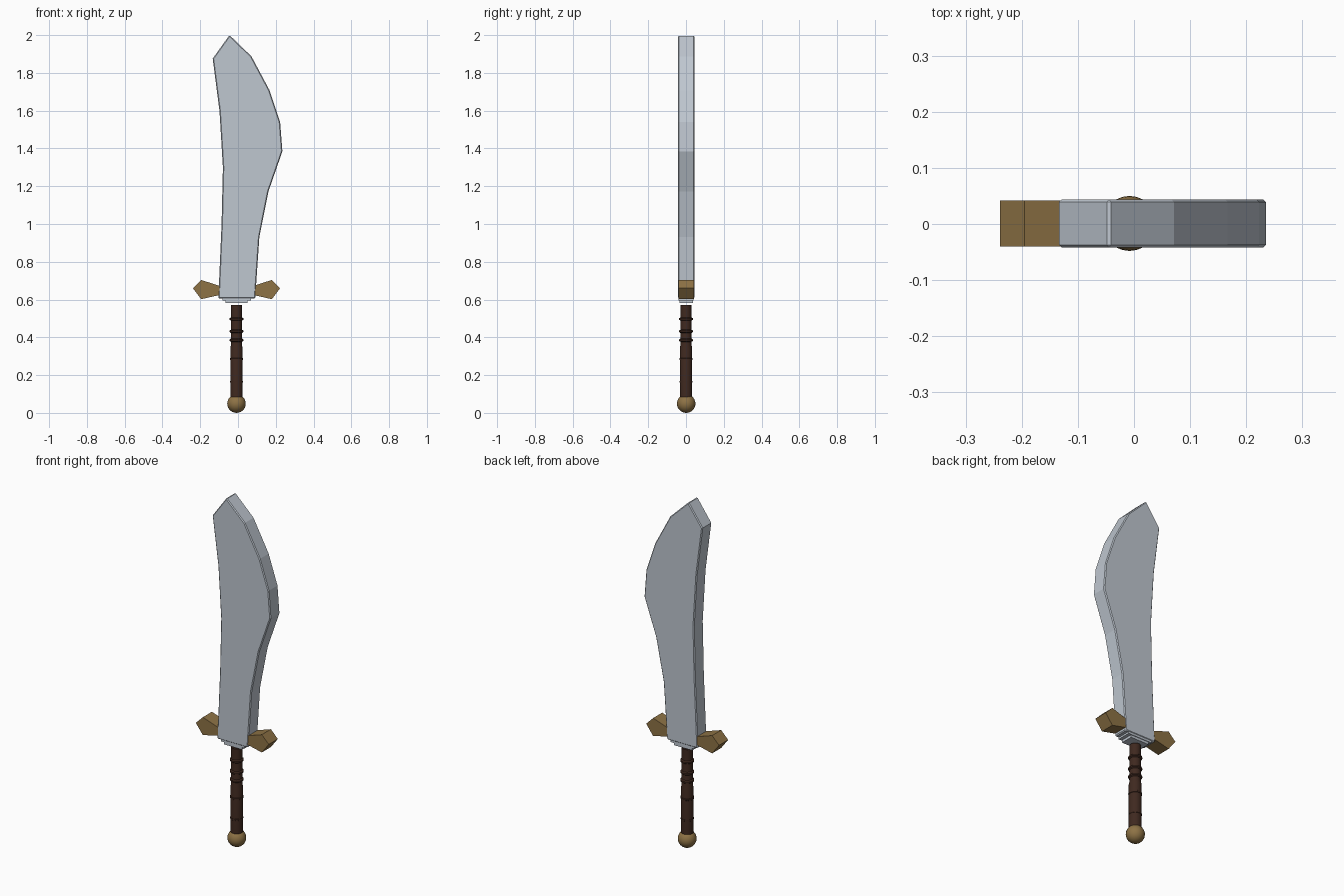
import bpy, bmesh, math

if "Cube" in bpy.data.objects:
    bpy.data.objects.remove(bpy.data.objects["Cube"])

CX = -0.008  # hilt axis


def material(name, rgb):
    m = bpy.data.materials.new(name)
    m.diffuse_color = (*rgb, 1)
    m.use_nodes = True
    m.node_tree.nodes["Principled BSDF"].inputs["Base Color"].default_value = m.diffuse_color
    return m


steel = material("steel", (0.52, 0.57, 0.63))
brass = material("brass", (0.27, 0.17, 0.06))
leather = material("leather", (0.05, 0.022, 0.014))


def finish(name, bm, mat):
    bmesh.ops.recalc_face_normals(bm, faces=bm.faces)
    me = bpy.data.meshes.new(name)
    bm.to_mesh(me)
    bm.free()
    me.materials.append(mat)
    ob = bpy.data.objects.new(name, me)
    bpy.context.collection.objects.link(ob)
    return ob


def smooth(ob, degrees):
    bpy.context.view_layer.objects.active = ob
    ob.select_set(True)
    bpy.ops.object.shade_smooth_by_angle(angle=math.radians(degrees))
    ob.select_set(False)


def slab(name, outline, y0, y1, mat, bevel=0):
    """Extrude an x-z outline from y0 to y1."""
    bm = bmesh.new()
    face = bm.faces.new([bm.verts.new((x, y0, z)) for x, z in outline])
    ext = bmesh.ops.extrude_face_region(bm, geom=[face])["geom"]
    verts = [v for v in ext if isinstance(v, bmesh.types.BMVert)]
    bmesh.ops.translate(bm, vec=(0, y1 - y0, 0), verts=verts)
    ob = finish(name, bm, mat)
    if bevel:
        mod = ob.modifiers.new("edge", "BEVEL")
        mod.width, mod.segments, mod.limit_method = bevel, 1, "ANGLE"
        mod.angle_limit = math.radians(60)
    return ob


def lathe(name, profile, mat, sides):
    """Closed solid of revolution around the hilt axis from (radius, z)."""
    bm = bmesh.new()
    rings = [[bm.verts.new((CX + r * math.cos(2 * math.pi * i / sides),
                            r * math.sin(2 * math.pi * i / sides), z))
              for i in range(sides)] for r, z in profile]
    for a, b in zip(rings, rings[1:]):
        for i in range(sides):
            j = (i + 1) % sides
            bm.faces.new((a[i], a[j], b[j], b[i]))
    bm.faces.new(rings[0])
    bm.faces.new(rings[-1])
    return finish(name, bm, mat)


def rect(x0, x1, z0, z1):
    return [(x0, z0), (x1, z0), (x1, z1), (x0, z1)]


# Blade
slab("blade", [(-0.045, 2.0), (0.071, 1.888), (0.167, 1.708), (0.223, 1.54),
               (0.235, 1.385), (0.161, 1.172), (0.113, 0.93), (0.091, 0.606),
               (-0.104, 0.606), (-0.087, 1.0), (-0.08, 1.3), (-0.098, 1.598),
               (-0.134, 1.876)], -0.042, 0.044, steel, 0.005)

# Stepped collar under the blade
slab("collar_upper", rect(-0.082, 0.07, 0.596, 0.612), -0.039, 0.041, steel)
slab("collar_lower", rect(-0.065, 0.05, 0.582, 0.604), -0.035, 0.037, steel)

# Mirrored guard arms, each flaring out to a point
for side, label in ((-1, "left"), (1, "right")):
    arm = [(0.09, 0.624), (0.187, 0.602), (0.231, 0.66), (0.187, 0.704), (0.09, 0.672)]
    slab("guard_" + label, [(CX + side * x, z) for x, z in arm], -0.04, 0.042, brass)

# Grip, slightly thicker in its lower half
grip = lathe("grip", [(0.033, 0.085), (0.033, 0.34), (0.029, 0.36), (0.029, 0.57)], leather, 20)
smooth(grip, 30)

# Raised bands around the grip
for n, (z, r) in enumerate([(0.165, 0.034), (0.285, 0.0355), (0.385, 0.036),
                            (0.432, 0.036), (0.497, 0.036)]):
    band = lathe(f"grip_band_{n + 1}", [(r - 0.007, z - 0.009), (r, z - 0.004),
                                        (r, z + 0.004), (r - 0.007, z + 0.009)], leather, 20)
    smooth(band, 30)

# Pommel
bm = bmesh.new()
bmesh.ops.create_uvsphere(bm, u_segments=24, v_segments=14, radius=0.049)
bmesh.ops.translate(bm, vec=(CX, 0.001, 0.049), verts=bm.verts)
smooth(finish("pommel", bm, brass), 40)
